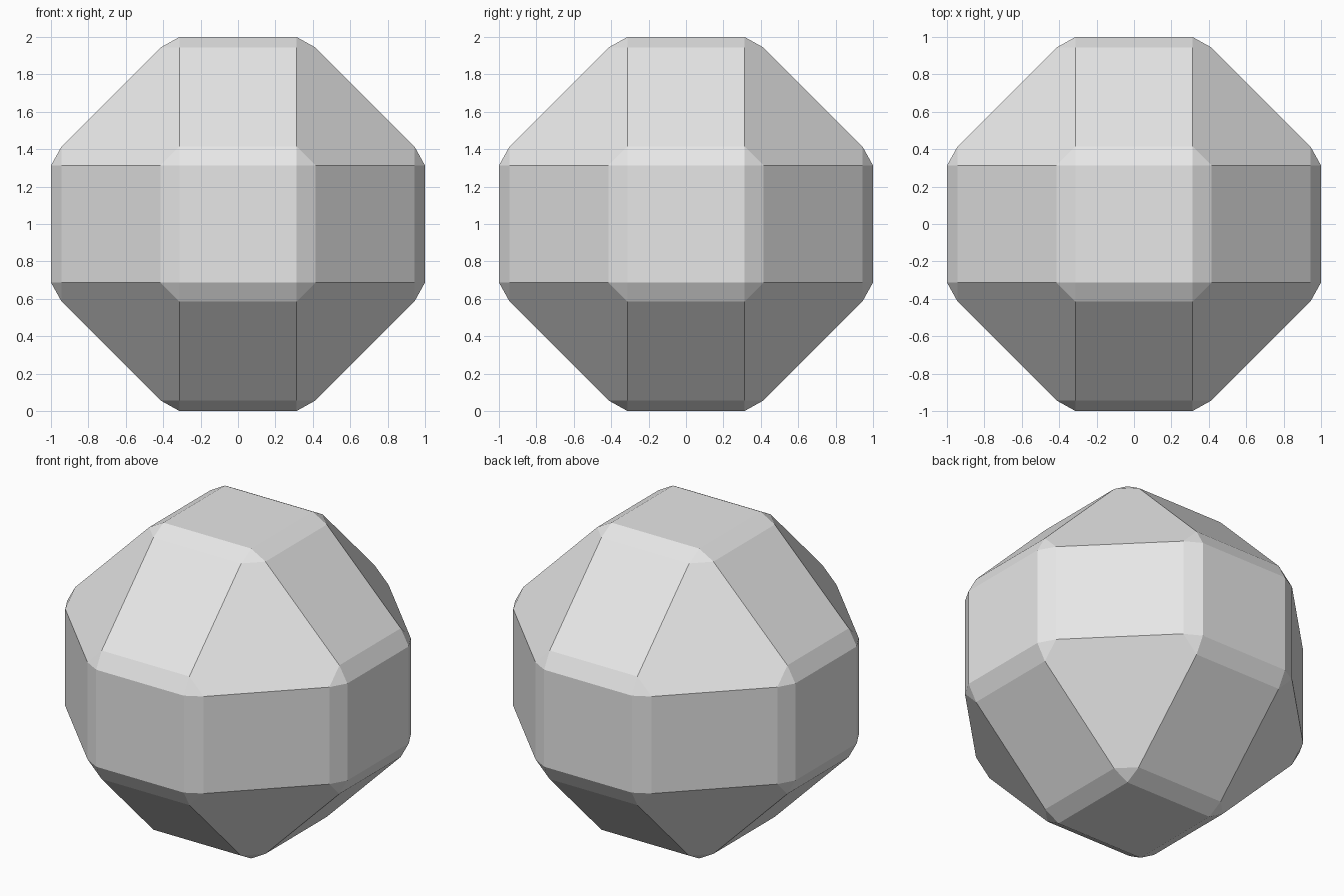
import bpy, bmesh, math
from itertools import permutations, product

if "Cube" in bpy.data.objects:
    bpy.data.objects.remove(bpy.data.objects["Cube"])

FACE = 0.313              # half width of the six flat square faces
RIM, RIM_HALF = 0.943, 0.415   # depth and half width of the chamfer around each

# One corner of a square face and of its chamfer, repeated in every orientation
points = set()
for corner in ((1.0, FACE, FACE), (RIM, RIM_HALF, FACE)):
    for p in permutations(corner):
        for s in product((-1, 1), repeat=3):
            points.add(tuple(a * b for a, b in zip(p, s)))

# Faceted body: hull of the corners, with coplanar triangles merged
bm = bmesh.new()
for x, y, z in sorted(points):
    bm.verts.new((x, y, z + 1.0))
bmesh.ops.convex_hull(bm, input=bm.verts[:])
bmesh.ops.dissolve_limit(bm, angle_limit=math.radians(1),
                         verts=bm.verts[:], edges=bm.edges[:])
bmesh.ops.recalc_face_normals(bm, faces=bm.faces[:])

mesh = bpy.data.meshes.new("faceted_body")
bm.to_mesh(mesh)
bm.free()
body = bpy.data.objects.new("faceted_body", mesh)
bpy.context.collection.objects.link(body)

# Plain light grey
grey = bpy.data.materials.new("light_grey")
grey.diffuse_color = (0.8, 0.8, 0.8, 1.0)
grey.use_nodes = True
grey.node_tree.nodes["Principled BSDF"].inputs["Base Color"].default_value = grey.diffuse_color
mesh.materials.append(grey)
